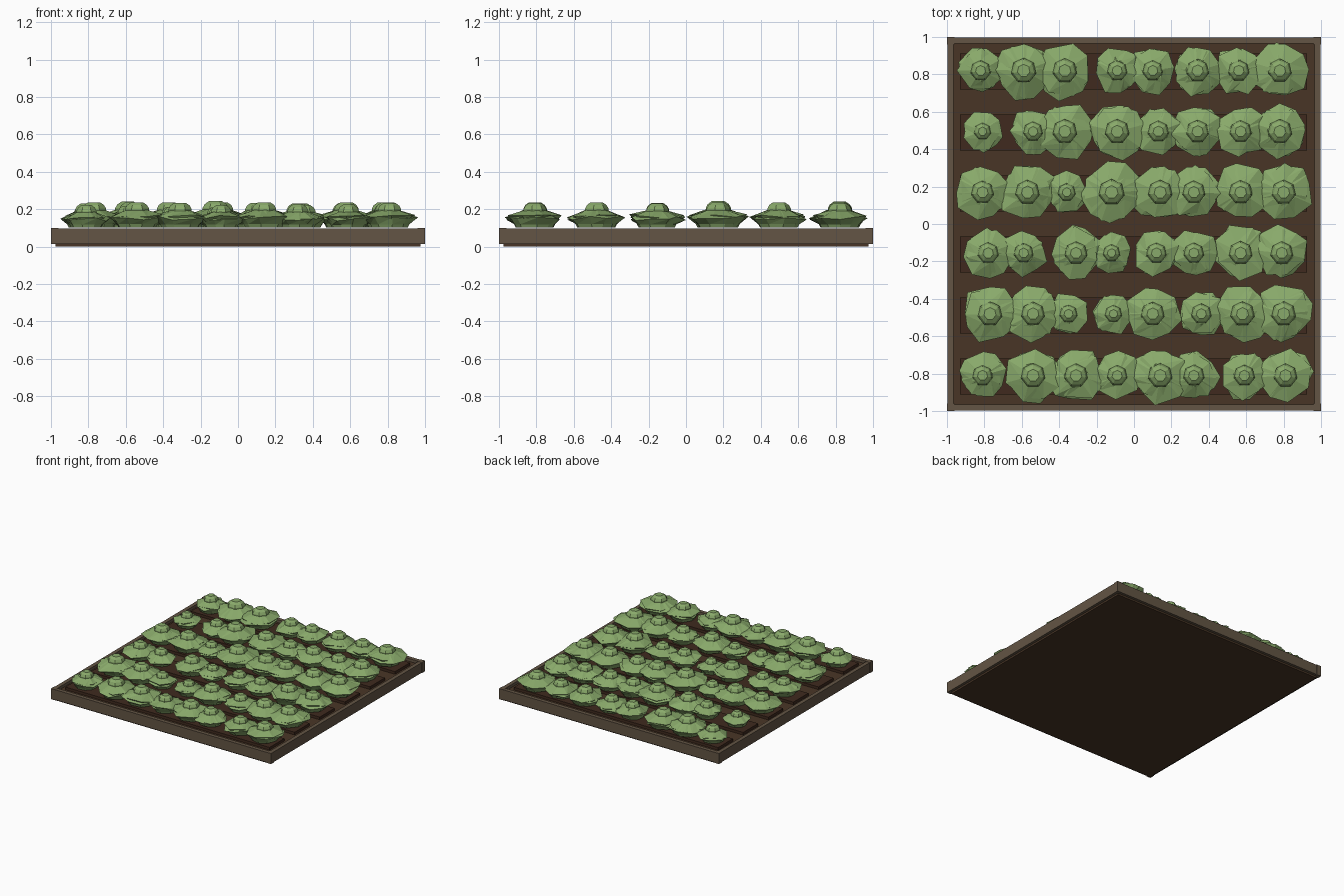
import bpy, bmesh, math, random

if "Cube" in bpy.data.objects:
    bpy.data.objects.remove(bpy.data.objects["Cube"])

random.seed(7)


def material(name, rgb):
    m = bpy.data.materials.new(name)
    m.diffuse_color = (*rgb, 1)
    m.use_nodes = True
    m.node_tree.nodes["Principled BSDF"].inputs["Base Color"].default_value = m.diffuse_color
    return m


LEAF = material("leaf green", (0.25, 0.40, 0.145))
WOOD = material("weathered wood", (0.125, 0.09, 0.058))
SOIL = material("soil brown", (0.066, 0.036, 0.019))
RIDGE = material("dark soil", (0.05, 0.023, 0.013))


def finish(name, bm, mat):
    bmesh.ops.recalc_face_normals(bm, faces=bm.faces)
    mesh = bpy.data.meshes.new(name)
    bm.to_mesh(mesh)
    bm.free()
    mesh.materials.append(mat)
    obj = bpy.data.objects.new(name, mesh)
    bpy.context.collection.objects.link(obj)
    return obj


def box(name, x0, x1, y0, y1, z0, z1, mat):
    bm = bmesh.new()
    bmesh.ops.create_cube(bm, size=1)
    for v in bm.verts:
        v.co = ((x0 + x1) / 2 + v.co.x * (x1 - x0),
                (y0 + y1) / 2 + v.co.y * (y1 - y0),
                (z0 + z1) / 2 + v.co.z * (z1 - z0))
    return finish(name, bm, mat)


def shell(bm, cx, cy, sides, rings, turn, jitter):
    """Closed faceted solid of stacked (radius, z, wobble) rings."""
    step = 2 * math.pi / sides
    wob = [random.uniform(-1, 1) for _ in range(sides)]
    loops = []
    for r, z, amount in rings:
        loop = []
        for i in range(sides):
            a = turn + step * (i + wob[i] * jitter)
            rr = r * (1 + amount * wob[(i * 2 + 1) % sides])
            zz = z + 0.09 * amount * wob[(i + 3) % sides]
            loop.append(bm.verts.new((cx + rr * math.cos(a), cy + rr * math.sin(a), zz)))
        loops.append(loop)
    for low, high in zip(loops, loops[1:]):
        for i in range(sides):
            j = (i + 1) % sides
            bm.faces.new((low[i], low[j], high[j]))
            bm.faces.new((low[i], high[j], high[i]))
    bm.faces.new(loops[0][::-1])
    bm.faces.new(loops[-1])


def plant(name, x, y, R):
    s = R / 0.15
    z = lambda h: 0.095 + h * (0.35 + 0.65 * s)
    bm = bmesh.new()
    t = random.uniform(0, math.tau)
    # spreading lower leaves
    shell(bm, x, y, 9, [(0.68 * R, z(0.008), 0.0), (0.74 * R, z(0.025), 0.0),
                        (1.0 * R, z(0.058), 0.12), (0.45 * R, z(0.097), 0.0)], t, 0.2)
    # second leaf layer, turned against the first
    shell(bm, x, y, 7, [(0.6 * R, z(0.02), 0.0), (0.95 * R, z(0.068), 0.12),
                        (0.42 * R, z(0.1), 0.0)], t + 0.35, 0.2)
    # seven-sided heart
    shell(bm, x, y, 7, [(0.44 * R, z(0.085), 0), (0.44 * R, z(0.108), 0),
                        (0.37 * R, z(0.127), 0), (0.22 * R, z(0.142), 0)], math.pi / 2, 0)
    finish(name, bm, LEAF)


# soil bed with planting ridges
box("soil_bed", -0.975, 0.975, -0.975, 0.975, 0.0, 0.075, SOIL)

# timber edging and corner posts
for s, side in ((-1, "a"), (1, "b")):
    lo, hi = sorted((s * 0.965, s * 0.997))
    box("edge_x_" + side, lo, hi, -0.99, 0.99, 0.015, 0.098, WOOD)
    box("edge_y_" + side, -0.99, 0.99, lo, hi, 0.015, 0.098, WOOD)
    for q, end in ((-1, "front"), (1, "back")):
        x0, x1 = sorted((s * 0.96, s))
        y0, y1 = sorted((q * 0.96, q))
        box(f"corner_post_{side}_{end}", x0, x1, y0, y1, 0.013, 0.1, WOOD)

# planting rows: y, x positions, radii in hundredths
ROWS = [
    (0.82, (-82, -59, -37, -9, 10, 34, 56, 78), (12.5, 15.5, 15, 12.5, 12.5, 14, 13, 14.5)),
    (0.495, (-81, -54, -37, -9, 13, 34, 57, 78), (10.5, 12, 15, 15, 13, 14, 13.5, 15)),
    (0.17, (-81, -57, -36, -12, 14, 32, 57, 80), (14, 15, 11, 16, 15, 14, 14.5, 15)),
    (-0.155, (-78, -59, -31, -12, 12, 32, 57, 79), (13, 12, 14, 10.5, 12.5, 12.5, 14.5, 14)),
    (-0.48, (-77, -54, -35, -11, 10, 36, 58, 80), (15, 14.5, 11, 10.5, 14.5, 12.5, 15, 15)),
    (-0.81, (-81, -54, -31, -9, 14, 32, 59, 81), (12.5, 15, 14.5, 12.5, 15, 13, 13, 14.5)),
]
for n, (y, xs, rs) in enumerate(ROWS):
    ridge = -0.815 + 0.326 * (5 - n)
    box(f"soil_ridge_{n}", -0.93, 0.925, ridge - 0.097, ridge + 0.097, 0.06, 0.097, RIDGE)
    for k, (x, r) in enumerate(zip(xs, rs)):
        plant(f"leafy_plant_{n}_{k}", x / 100, y, r / 100)
